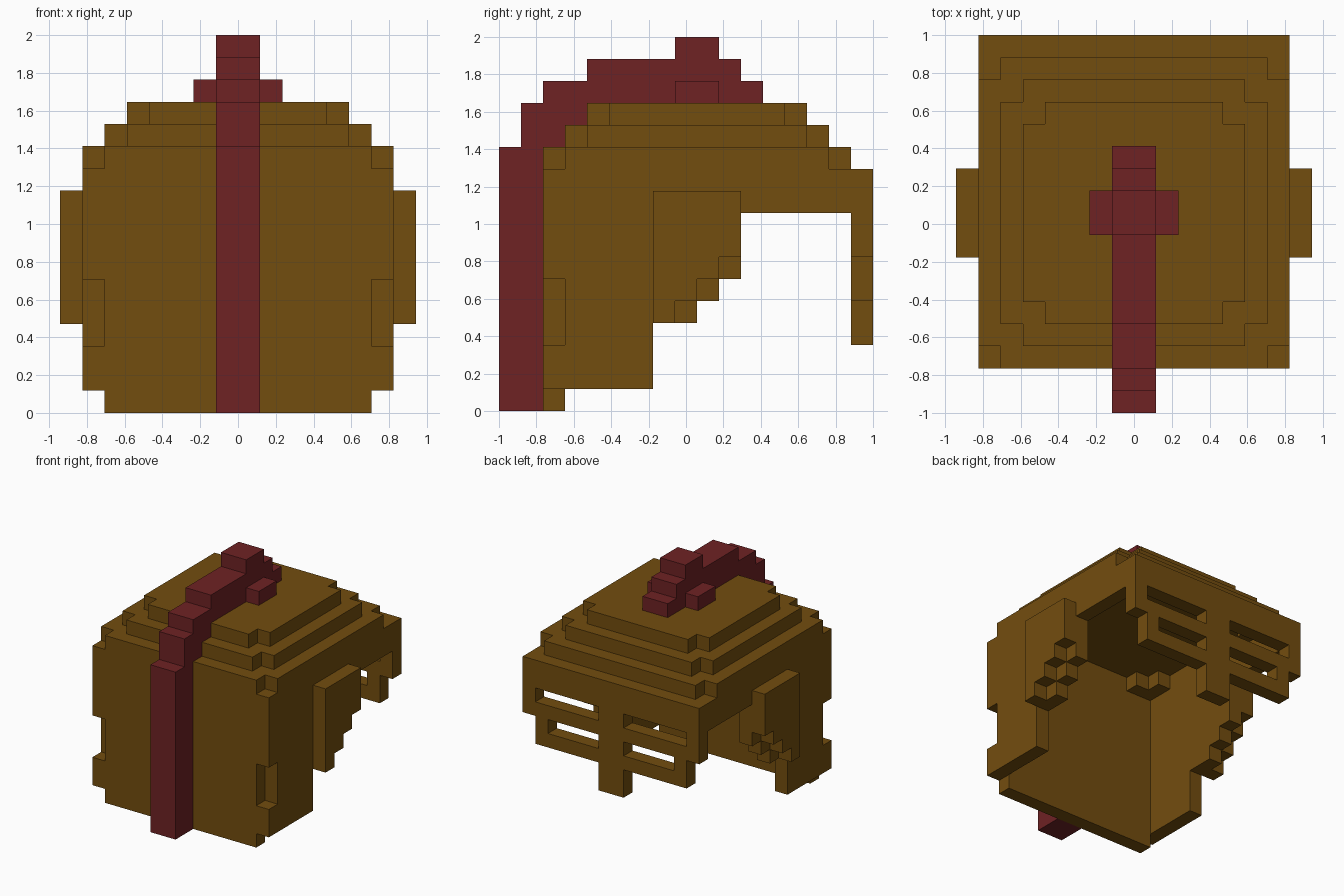
import bpy, bmesh
from mathutils import Vector

if "Cube" in bpy.data.objects:
    bpy.data.objects.remove(bpy.data.objects["Cube"])

U = 2 / 17  # edge of one block


def box(x0, x1, y0, y1, z0, z1):
    """Set of block cells; x counts from the middle, y from the front, z from the floor."""
    return {(x, y, z) for x in range(x0, x1) for y in range(y0, y1) for z in range(z0, z1)}


def sym(half, *rest):
    return box(-half, half, *rest)


def both(cells):
    return cells | {(-1 - x, y, z) for x, y, z in cells}


def material(name, color):
    m = bpy.data.materials.new(name)
    m.diffuse_color = (*color, 1)
    m.use_nodes = True
    m.node_tree.nodes["Principled BSDF"].inputs["Base Color"].default_value = m.diffuse_color
    return m


bronze = material("bronze", (0.171, 0.0742, 0.0045))
red = material("dark red", (0.156, 0.0159, 0.0176))

# Stepped dome with clipped corners, closed above the head
dome = sym(4, 4, 14, 13, 14) | sym(5, 5, 13, 13, 14)
dome |= sym(5, 3, 15, 12, 13) | sym(6, 4, 14, 12, 13)
dome |= sym(6, 2, 16, 11, 12) | sym(7, 3, 15, 11, 12)
dome -= sym(6, 3, 15, 11, 12)
for y, dy in ((3, 1), (14, -1)):  # fillets in the inside corners
    dome |= both({(5, y, 11), (4, y, 11), (5, y + dy, 11)})

# Front plate with side notches and a narrower bottom lip
front_plate = sym(7, 2, 3, 1, 11) | sym(6, 2, 3, 0, 1)
front_plate -= both(box(6, 7, 2, 3, 3, 6))

# Side walls with a stair-cut rear edge
side = box(6, 7, 3, 7, 1, 11) | box(6, 7, 7, 16, 9, 11)
for y, bottom in zip(range(7, 11), (4, 4, 5, 6)):
    side |= box(6, 7, y, y + 1, bottom, 9)
side_walls = both(side)

# Raised ear guards on the side walls
ear = set()
for i in range(4):
    ear |= box(7, 8, 7 + i, 8 + i, 4 + i, 10)
ear_guards = both(ear)

# Back grille: slotted plate with a central tab
back_grille = sym(7, 16, 17, 7, 11) | sym(6, 16, 17, 5, 7) | sym(1, 16, 17, 3, 5)
back_grille -= both(box(1, 6, 16, 17, 8, 9) | box(1, 5, 16, 17, 6, 7))

# Crest running up the front and over the top, with a cross bar
crest = sym(1, 0, 2, 0, 12) | sym(1, 1, 3, 12, 13) | sym(1, 1, 4, 13, 14)
crest |= sym(1, 2, 12, 14, 15) | sym(1, 4, 11, 15, 16) | sym(1, 8, 10, 16, 17)
crest |= sym(2, 8, 10, 14, 15)

parts = {
    "dome": (dome, bronze),
    "front_plate": (front_plate, bronze),
    "side_walls": (side_walls, bronze),
    "ear_guards": (ear_guards, bronze),
    "back_grille": (back_grille, bronze),
    "crest": (crest, red),
}
solid = set().union(*(cells for cells, _ in parts.values()))


def skin(name, cells, mat):
    """Mesh only the block faces that are open to the air."""
    bm = bmesh.new()
    verts = {}

    def vert(p):
        key = tuple(round(c) for c in p)
        if key not in verts:
            x, y, z = key
            verts[key] = bm.verts.new((x * U, y * U - 1, z * U))
        return verts[key]

    for cell in sorted(cells):
        for axis in range(3):
            for s in (0, 1):
                n = list(cell)
                n[axis] += 2 * s - 1
                if tuple(n) in solid:
                    continue
                a, b = Vector((0, 0, 0)), Vector((0, 0, 0))
                a[(axis + 1) % 3] = 1
                b[(axis + 2) % 3] = 1
                o = Vector(cell)
                o[axis] += s
                quad = [o, o + a, o + a + b, o + b]
                bm.faces.new([vert(p) for p in (quad if s else quad[::-1])])
    mesh = bpy.data.meshes.new(name)
    bm.to_mesh(mesh)
    bm.free()
    mesh.materials.append(mat)
    bpy.context.collection.objects.link(bpy.data.objects.new(name, mesh))


for name, (cells, mat) in parts.items():
    skin(name, cells, mat)
